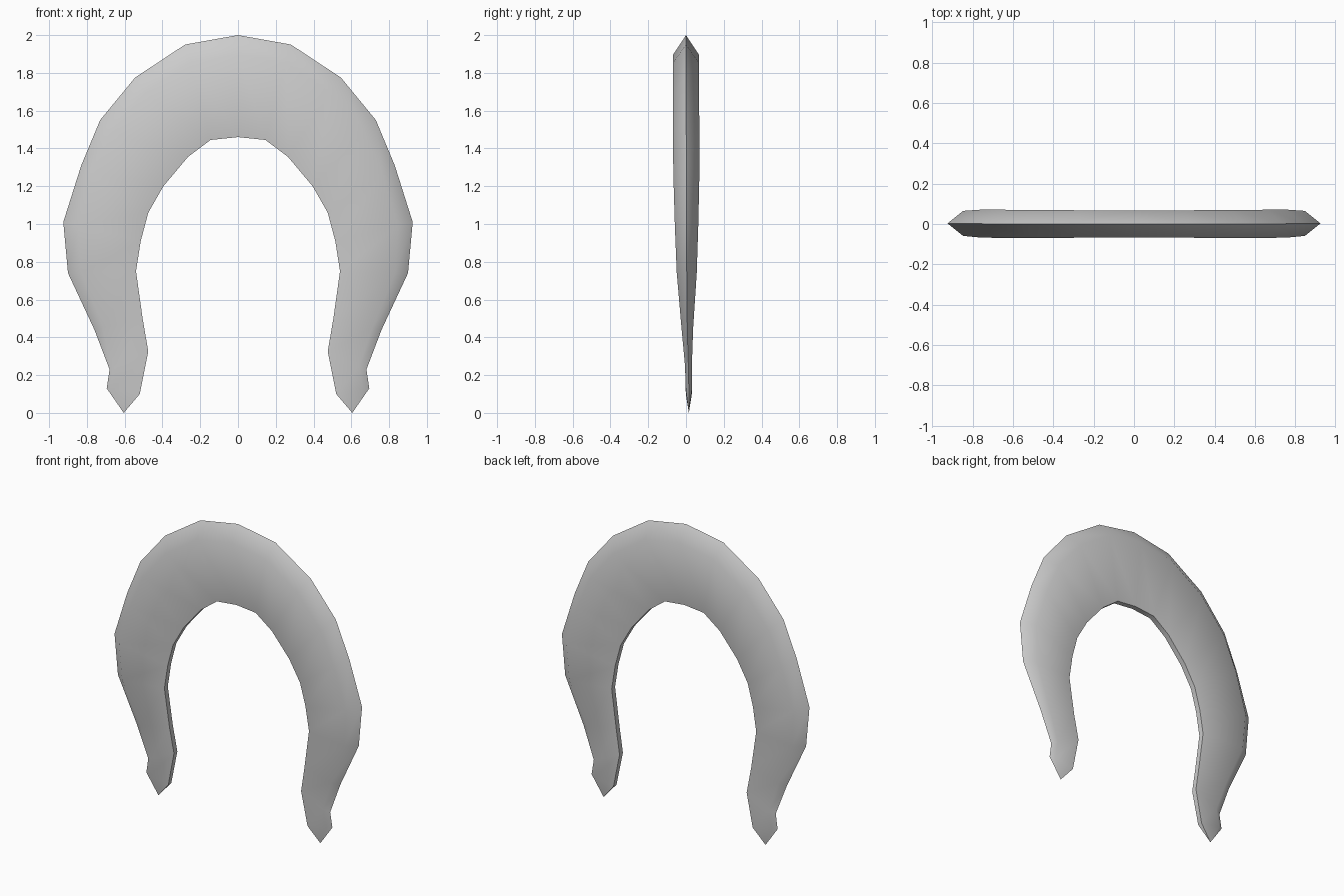
import bpy, bmesh
from mathutils import Vector

if "Cube" in bpy.data.objects:
    bpy.data.objects.remove(bpy.data.objects["Cube"])

# Stations down the right half: outer x,z  inner x,z  half thickness, y centre
stations = [
    (0.00, 2.00, 0.000, 1.460, 0.068, 0.000),
    (0.28, 1.95, 0.145, 1.445, 0.068, 0.000),
    (0.545, 1.775, 0.265, 1.355, 0.069, 0.000),
    (0.73, 1.55, 0.395, 1.200, 0.070, 0.001),
    (0.83, 1.31, 0.475, 1.060, 0.069, 0.002),
    (0.925, 1.01, 0.515, 0.910, 0.062, 0.003),
    (0.90, 0.74, 0.540, 0.750, 0.053, 0.004),
    (0.76, 0.44, 0.505, 0.500, 0.031, 0.007),
    (0.68, 0.23, 0.475, 0.325, 0.018, 0.013),
    (0.695, 0.13, 0.520, 0.100, 0.016, 0.015),
    (0.605, 0.00, 0.605, 0.000, 0.000, 0.015),
]
INNER = 0.018  # half width of the narrow flat inner wall


def section(outer, inner, t):
    """Sharp outer edge, ridge near it, flat face down to a thin inner wall."""
    w = min(INNER, t)
    profile = [(0, 0), (0.19, -t), (1, -w), (1, w), (0.19, t)]
    return [outer.lerp(inner, f) + Vector((0, y, 0)) for f, y in profile]


# Full arch, from the left tip over the top to the right tip
path = [(s, -1) for s in reversed(stations[1:])] + [(s, 1) for s in stations]

bm = bmesh.new()
rings = []
for (ox, oz, ix, iz, t, yc), side in path:
    outer = Vector((side * ox, yc, oz))
    inner = Vector((side * ix, yc, iz))
    rings.append([bm.verts.new(p) for p in section(outer, inner, t)])
for a, b in zip(rings, rings[1:]):
    for i in range(len(a)):
        j = (i + 1) % len(a)
        bm.faces.new((a[i], a[j], b[j], b[i]))
# Tips close to single points
bmesh.ops.remove_doubles(bm, verts=bm.verts, dist=0.0005)
bmesh.ops.recalc_face_normals(bm, faces=bm.faces)

mesh = bpy.data.meshes.new("arched_collar")
bm.to_mesh(mesh)
bm.free()
collar = bpy.data.objects.new("arched_collar", mesh)
bpy.context.collection.objects.link(collar)
bpy.context.view_layer.objects.active = collar
collar.select_set(True)
bpy.ops.object.shade_smooth_by_angle(angle=0.87)
